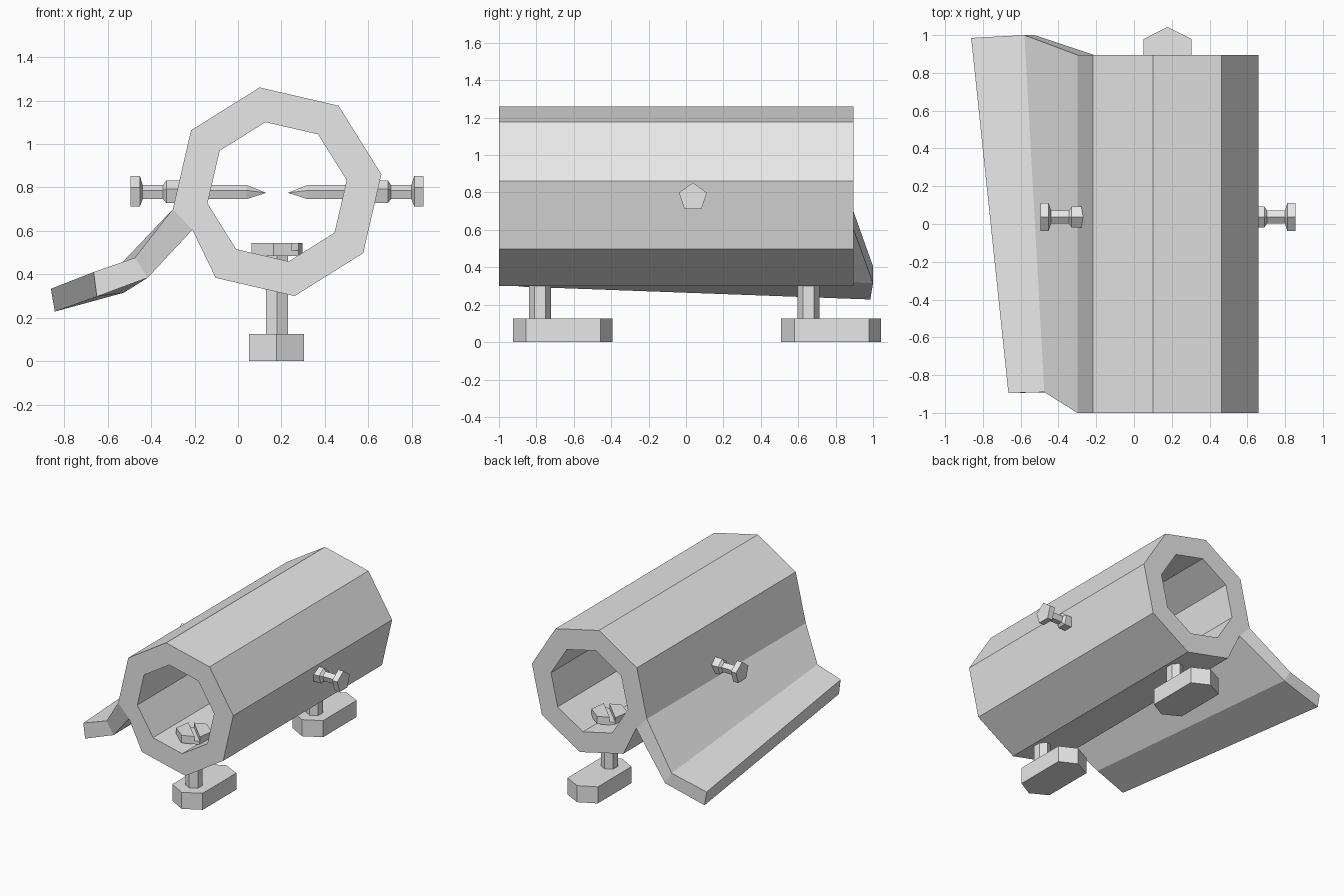
import bpy
import bmesh
import math
from mathutils import Vector

cube = bpy.data.objects.get("Cube")
if cube:
    bpy.data.objects.remove(cube, do_unlink=True)

grey = bpy.data.materials.new("plain_grey")
grey.use_nodes = True
grey.diffuse_color = (0.8, 0.8, 0.8, 1)
grey.node_tree.nodes["Principled BSDF"].inputs["Base Color"].default_value = (0.8, 0.8, 0.8, 1)

CX, CZ = 0.18, 0.78          # tube axis
FRONT, BACK = -1.0, 0.895    # tube ends
PHASE = math.radians(9.5)


def loft(name, loops, ring=False):
    """Join equal-length loops with quads; cap the ends, or close into a ring."""
    bm = bmesh.new()
    rows = [[bm.verts.new(p) for p in loop] for loop in loops]
    n = len(rows[0])
    pairs = list(zip(rows, rows[1:]))
    if ring:
        pairs.append((rows[-1], rows[0]))
    else:
        bm.faces.new(rows[0])
        bm.faces.new(rows[-1])
    for a, b in pairs:
        for i in range(n):
            j = (i + 1) % n
            bm.faces.new((a[i], a[j], b[j], b[i]))
    bmesh.ops.remove_doubles(bm, verts=bm.verts, dist=0.0001)
    bmesh.ops.recalc_face_normals(bm, faces=bm.faces)
    mesh = bpy.data.meshes.new(name)
    bm.to_mesh(mesh)
    bm.free()
    mesh.materials.append(grey)
    obj = bpy.data.objects.new(name, mesh)
    bpy.context.scene.collection.objects.link(obj)
    return obj


def polygon(sides, radius, phase):
    steps = [phase + math.tau * i / sides for i in range(sides)]
    return [(radius * math.cos(a), radius * math.sin(a)) for a in steps]


# Octagonal tube, with a small step in the wall where the flange joins
def tube_section(radius, step, y):
    pts = [(CX + u, CZ + v) for u, v in polygon(8, radius, PHASE)]
    if step is None:
        step = ((pts[4][0] + pts[5][0]) / 2, (pts[4][1] + pts[5][1]) / 2)
    pts.insert(5, step)
    return [Vector((x, y, z)) for x, z in pts]


root_low = (-0.21, 0.605)
loft("tube", [
    tube_section(0.487, root_low, FRONT),
    tube_section(0.487, root_low, BACK),
    tube_section(0.325, None, BACK),
    tube_section(0.325, None, FRONT),
], ring=True)


# Bent side flange: each section runs top front, top back, low back, low front
def flange_section(top_front, top_back, low_back, low_front, y0, y1):
    ends = [(top_front, y0), (top_back, y1), (low_back, y1), (low_front, y0)]
    return [Vector((x, y, z)) for (x, z), y in ends]


root_top = (-0.30, 0.70)
loft("side_flange", [
    flange_section(root_top, root_top, root_low, root_low, FRONT, BACK),
    flange_section((-0.475, 0.476), (-0.58, 0.405), (-0.526, 0.315), (-0.416, 0.384), -0.89, 1.0),
    flange_section((-0.665, 0.41), (-0.862, 0.333), (-0.844, 0.228), (-0.65, 0.297), -0.895, 0.985),
])

# Pointed side screws: distance from the tube axis, radius
screw_profile = [
    (0.675, 0.078), (0.632, 0.078), (0.62, 0.04), (0.62, 0.036), (0.525, 0.036),
    (0.51, 0.058), (0.38, 0.058), (0.38, 0.036), (0.14, 0.036), (0.05, 0),
]
for side, label in ((-1, "right"), (1, "left")):
    loft(label + "_pointed_screw", [
        [Vector((CX + side * d, 0.037 + u, 0.775 + v)) for u, v in polygon(5, r, math.pi / 2)]
        for d, r in screw_profile
    ])


# Foot bolts: long hexagonal pad, hexagonal shaft and slotted head
def upright(name, outline, x, y, z0, z1):
    return loft(name, [[Vector((x + u, y + v, z)) for u, v in outline] for z in (z0, z1)])


pad = [(0, -0.267), (0.127, -0.197), (0.127, 0.203), (0, 0.267), (-0.127, 0.203), (-0.127, -0.197)]
slot_angle = math.radians(-45)
for label, y in (("front", -0.78), ("back", 0.655)):
    upright(label + "_foot_pad", pad, CX - 0.002, y + 0.121, 0, 0.125)
    upright(label + "_foot_shaft", polygon(6, 0.059, math.pi / 2), CX, y, 0.12, 0.49)
    head = upright(label + "_bolt_head", polygon(6, 0.126, math.radians(22)), CX, y, 0.485, 0.543)

    # Cutter for the screwdriver slot
    along = Vector((math.cos(slot_angle), math.sin(slot_angle)))
    across = Vector((-along.y, along.x))
    outline = [along * a * 0.2 + across * b * 0.018
               for a, b in ((-1, -1), (1, -1), (1, 1), (-1, 1))]
    cutter = upright(label + "_slot_cutter", outline, CX, y, 0.51, 0.6)
    cutter.hide_render = True
    cutter.hide_viewport = True
    cut = head.modifiers.new("slot", "BOOLEAN")
    cut.operation = "DIFFERENCE"
    cut.solver = "EXACT"
    cut.object = cutter
